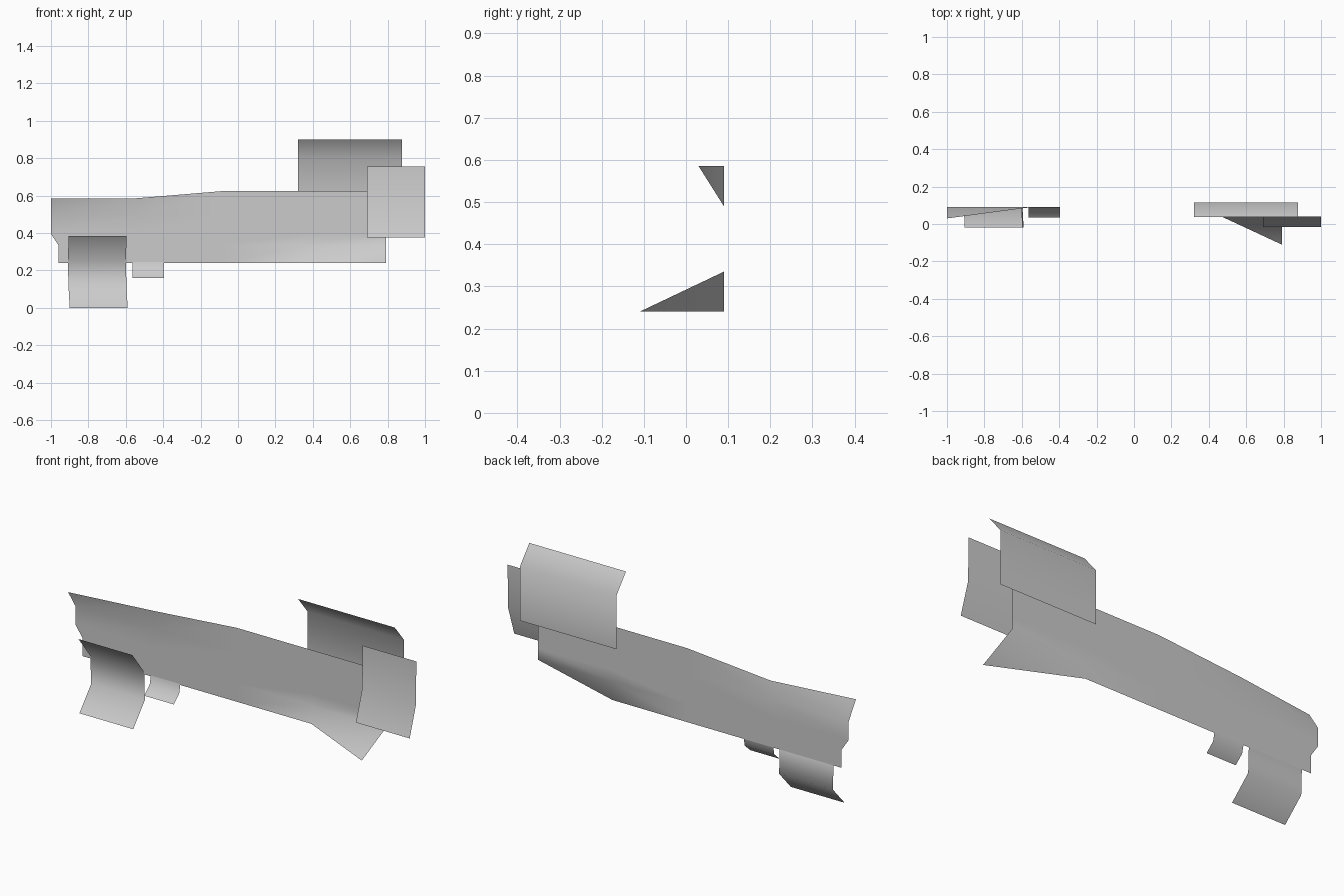
import bpy, bmesh

if "Cube" in bpy.data.objects:
    bpy.data.objects.remove(bpy.data.objects["Cube"])


def sheet(name, rows):
    """Thin open surface skinned through equal-length rows of points, facing -y."""
    bm = bmesh.new()
    grid = [[bm.verts.new(p) for p in row] for row in rows]
    for lo, hi in zip(grid, grid[1:]):
        for i in range(len(lo) - 1):
            bm.faces.new((lo[i], lo[i + 1], hi[i + 1], hi[i]))
    for f in bm.faces:
        f.smooth = True
    mesh = bpy.data.meshes.new(name)
    bm.to_mesh(mesh)
    bm.free()
    obj = bpy.data.objects.new(name, mesh)
    bpy.context.collection.objects.link(obj)
    return obj


def strip(name, x0, x1, profile):
    """Bent panel: a (y, z, x shift) profile, bottom to top, run along x."""
    return sheet(name, [[(x0 + s, y, z), (x1 + s, y, z)] for y, z, s in profile])


# Long main panel: flat, with lower right corner and upper left corner bent forward
BACK = 0.09
cols = [-0.55, -0.07, 0.36, 0.79]
rows = []
for z, left in [(0.24, -0.96), (0.335, -0.96), (0.395, -1.0), (0.49, -1.0)]:
    rows.append([(x, BACK, z) for x in [left] + cols])
rows[0][-1] = (0.79, -0.11, 0.24)
rows.append([(-1.0, 0.03, 0.585), (-0.55, BACK, 0.585)]
            + [(x, BACK, 0.625) for x in cols[1:]])
sheet("main_panel", rows)

# Curved side panels
strip("lower_left_panel", -0.90, -0.59,
      [(-0.02, 0, 0), (0.085, 0.11, -0.006), (0.085, 0.255, -0.01), (-0.02, 0.385, -0.005)])
strip("small_lower_tab", -0.565, -0.395,
      [(0.035, 0.16, 0), (0.08, 0.20, 0), (BACK, 0.245, 0)])
strip("upper_right_panel", 0.32, 0.877,
      [(0.115, 0.525, 0), (0.115, 0.805, 0), (0.037, 0.90, 0)])
strip("right_end_panel", 0.69, 1.0,
      [(-0.015, 0.375, 0), (0.036, 0.53, 0), (0.04, 0.755, 0)])
